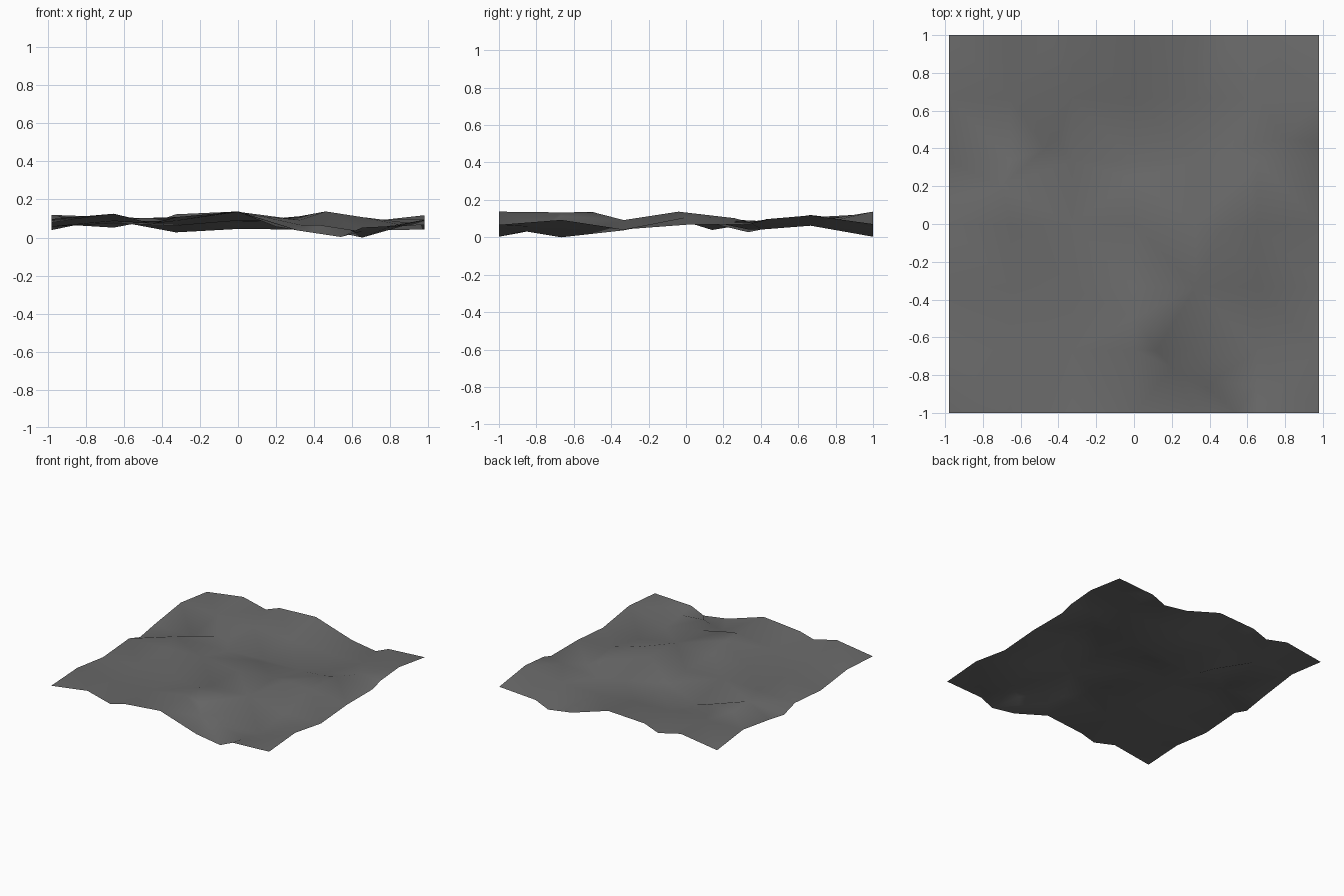
import bpy
from mathutils import Vector
from mathutils.geometry import delaunay_2d_cdt

if "Cube" in bpy.data.objects:
    bpy.data.objects.remove(bpy.data.objects["Cube"])

HALF_X, HALF_Y, N = 0.98, 1.0, 7

# Ground heights on a 7 x 7 grid, front row to back row, left to right
heights = [
    (.082, .128, .11, .14, .038, .056, .07),
    (.10, .09, .09, .136, .07, .003, .096),
    (.06, .078, .065, .092, .095, .04, .045),
    (.085, .10, .11, .085, .115, .11, .07),
    (.075, .055, .03, .048, .045, .085, .07),
    (.122, .11, .10, .085, .065, .065, .12),
    (.082, .128, .125, .14, .038, .054, .074),
]

# Extra points on gullies, ridges and the broken rim
details = [
    (-.45, -1, .076), (.54, -1, .006),           # front rim dips
    (-.45, 1, .08), (.54, 1, .006),              # back rim dips
    (-.98, .14, .042), (.98, .43, .10),          # side rim steps
    (.42, -.83, .07), (.39, -.87, .03),          # steep fold at the front
    (.12, -.67, .115), (.2, -.76, .06), (.65, -.86, .035), (.8, -.84, .06),
    (.46, -.04, .14), (0, -.5, .138),            # peaks
    (-.47, .40, .09), (-.41, .45, .055),         # gully and its crest
    (-.7, .2, .10), (0, .24, .075),
    (.6, .26, .105), (.51, .41, .045), (.8, .45, .10),
]

points = [(-HALF_X + 2 * HALF_X * i / (N - 1), -HALF_Y + 2 * HALF_Y * j / (N - 1), z)
          for j, row in enumerate(heights) for i, z in enumerate(row)] + details

# Triangulate the ground sheet from above
flat, _, faces, origin, _, _ = delaunay_2d_cdt(
    [Vector(p[:2]) for p in points], [], [], 0, 1e-5)
verts = [(v.x, v.y, points[o[0]][2]) for v, o in zip(flat, origin)]

mesh = bpy.data.meshes.new("terrain")
mesh.from_pydata(verts, [], [f for f in faces])
mesh.update()
terrain = bpy.data.objects.new("terrain", mesh)
bpy.context.collection.objects.link(terrain)

# Sit the lowest point on the ground and make faces point up
low = min(v.co.z for v in mesh.vertices)
for v in mesh.vertices:
    v.co.z -= low
if mesh.polygons[0].normal.z < 0:
    mesh.flip_normals()
mesh.shade_smooth()

# Dark rock colour
rock = bpy.data.materials.new("dark_rock")
rock.diffuse_color = (.145, .145, .145, 1)
rock.use_nodes = True
rock.node_tree.nodes["Principled BSDF"].inputs["Base Color"].default_value = rock.diffuse_color
mesh.materials.append(rock)
